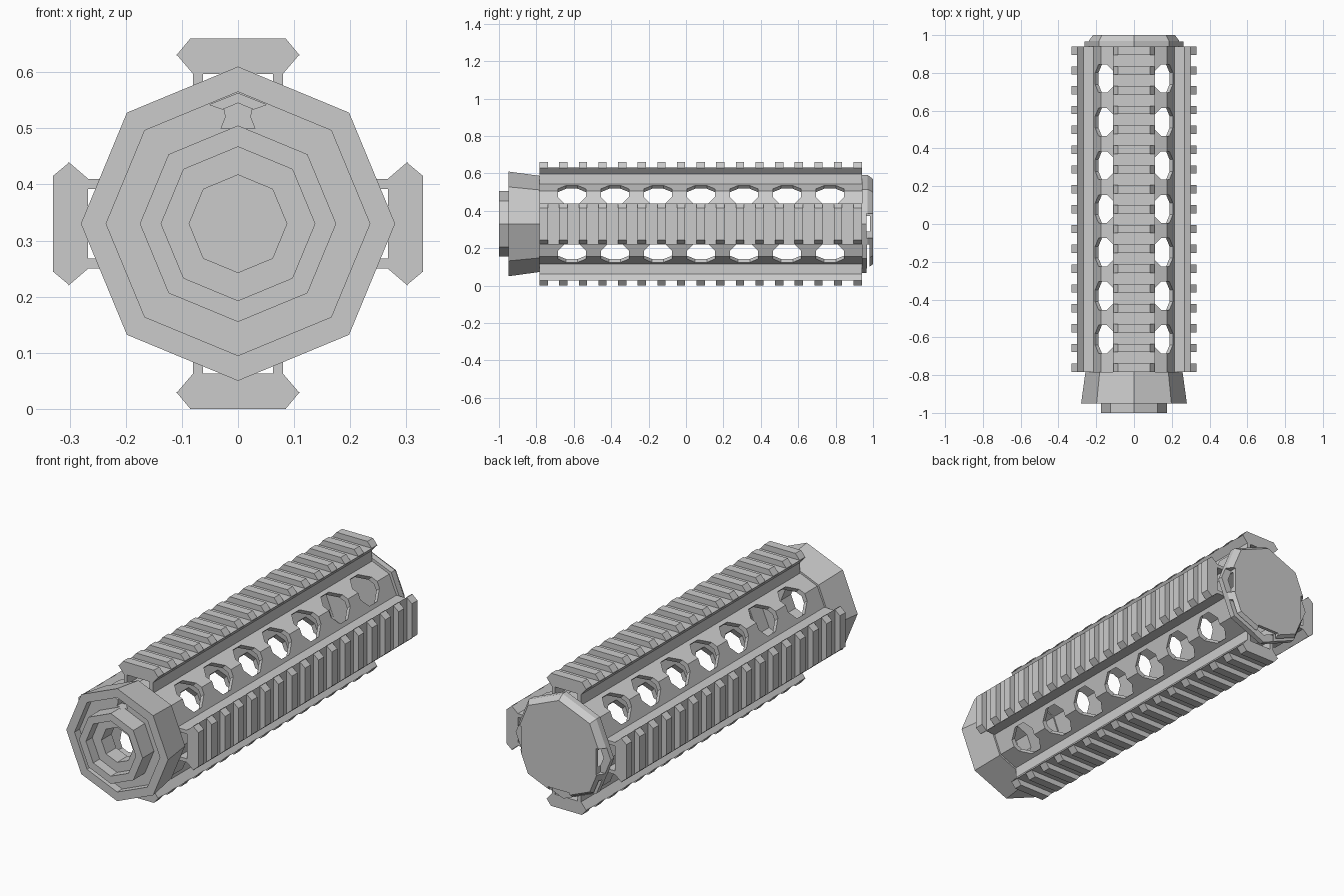
import bpy, bmesh, math
from mathutils import Matrix, Vector

if "Cube" in bpy.data.objects:
    bpy.data.objects.remove(bpy.data.objects["Cube"])

CZ = 0.33           # height of the centre axis
Y0, Y1 = -0.783, 0.94   # ends of the rail section

metal = bpy.data.materials.new("grey_metal")
metal.diffuse_color = (0.6, 0.6, 0.6, 1)
metal.use_nodes = True
metal.node_tree.nodes["Principled BSDF"].inputs["Base Color"].default_value = metal.diffuse_color


def finish(name, bm):
    bmesh.ops.remove_doubles(bm, verts=bm.verts, dist=1e-5)
    bmesh.ops.recalc_face_normals(bm, faces=bm.faces)
    me = bpy.data.meshes.new(name)
    bm.to_mesh(me)
    bm.free()
    me.materials.append(metal)
    ob = bpy.data.objects.new(name, me)
    bpy.context.collection.objects.link(ob)
    return ob


def lathe(name, profile, n=8):
    """Spin a closed (y, radius) profile round the y axis, one vertex line at the top."""
    bm = bmesh.new()
    rings = []
    for k in range(n):
        a = 2 * math.pi * k / n
        rings.append([bm.verts.new((r * math.sin(a), y, CZ + r * math.cos(a))) for y, r in profile])
    m = len(profile)
    for k in range(n):
        p, q = rings[k], rings[(k + 1) % n]
        for i in range(m):
            j = (i + 1) % m
            if profile[i][1] == 0 and profile[j][1] == 0:
                continue
            bm.faces.new((p[i], p[j], q[j], q[i]))
    return finish(name, bm)


def extrude(bm, pts, ya, yb, angle):
    """Extrude an (x, radial height) outline along y, turned round the centre axis."""
    rot = Matrix.Translation((0, 0, CZ)) @ Matrix.Rotation(angle, 4, 'Y')
    a = [bm.verts.new(rot @ Vector((x, ya, h))) for x, h in pts]
    b = [bm.verts.new(rot @ Vector((x, yb, h))) for x, h in pts]
    bm.faces.new(a)
    bm.faces.new(b[::-1])
    for i in range(len(pts)):
        j = (i + 1) % len(pts)
        bm.faces.new((a[i], b[i], b[j], a[j]))


def box(bm, lo, hi):
    extrude(bm, [(lo[0], lo[2] - CZ), (hi[0], lo[2] - CZ),
                 (hi[0], hi[2] - CZ), (lo[0], hi[2] - CZ)], lo[1], hi[1], 0)


def cut(ob, cutter):
    cutter.hide_render = True
    mod = ob.modifiers.new("cut", 'BOOLEAN')
    mod.operation = 'DIFFERENCE'
    mod.solver = 'EXACT'
    mod.object = cutter
    bpy.context.view_layer.objects.active = ob
    bpy.ops.object.modifier_apply(modifier=mod.name)
    bpy.data.objects.remove(cutter)


# Octagonal tube with a row of vent holes along each diagonal
body = lathe("body_tube", [(Y0, 0.247), (Y1, 0.247), (Y1, 0.222), (Y0, 0.222)])
bm = bmesh.new()
for d in range(4):
    turn = Matrix.Rotation(math.radians(45 + 90 * d), 4, 'Y')
    for i in range(7):
        mat = (Matrix.Translation((0, -0.61 + 0.23 * i, CZ)) @ turn
               @ Matrix.Translation((0, 0, 0.23)) @ Matrix.Rotation(math.pi / 8, 4, 'Z'))
        bmesh.ops.create_cone(bm, cap_ends=True, segments=8, radius1=0.081,
                              radius2=0.081, depth=0.22, matrix=mat)
cut(body, finish("vent_cutter", bm))

# Front collar with recessed face, short nozzle and stepped bore
collar = lathe("front_collar", [
    (-1, 0.137), (-1, 0.175), (-0.91, 0.175), (-0.91, 0.235), (-0.95, 0.235),
    (-0.95, 0.28), (Y0, 0.257), (Y0, 0.215), (-0.87, 0.215), (-0.87, 0.087),
    (-0.95, 0.087), (-0.95, 0.137)])
bm = bmesh.new()
extrude(bm, [(-0.03, 0.17), (0.03, 0.17), (0.022, 0.19), (0.024, 0.203), (0.05, 0.212),
             (0, 0.232), (-0.05, 0.212), (-0.024, 0.203), (-0.022, 0.19)], -0.93, -0.84, 0)
cut(collar, finish("slot_cutter", bm))

# Rear cap: hollow, chamfered, notched at the sides and below
cap = lathe("rear_cap", [(Y1, 0.262), (0.97, 0.262), (1, 0.24), (1, 0),
                         (0.983, 0), (0.983, 0.222), (Y1, 0.222)])
bm = bmesh.new()
for s in (-1, 1):
    xs = sorted((s * 0.205, s * 0.3))
    box(bm, (xs[0], 0.965, 0.255), (xs[1], 1.1, 0.385))
box(bm, (-0.06, 0.965, 0.0), (0.06, 1.1, 0.125))
cut(cap, finish("notch_cutter", bm))
bm = bmesh.new()
box(bm, (-0.4, 0.968, 0.085), (0.4, 0.982, 0.22))
cut(cap, finish("slit_cutter", bm))

# Four slotted rails: hollow neck, bevelled head and cross teeth
half = [(0.062, 0.267), (0.062, 0.205), (0.08, 0.205), (0.08, 0.267), (0.11, 0.302)]
rail = half + [(-x, h) for x, h in reversed(half)]
tooth = [(0.11, 0.3), (0.085, 0.33), (-0.085, 0.33), (-0.11, 0.3)]
N, W = 17, 0.044
step = (Y1 - Y0 - W) / (N - 1)
for name, deg in (("top", 0), ("right", 90), ("bottom", 180), ("left", 270)):
    a = math.radians(deg)
    bm = bmesh.new()
    extrude(bm, rail, Y0, Y1, a)
    finish(name + "_rail", bm)
    bm = bmesh.new()
    for i in range(N):
        y = Y0 + i * step
        extrude(bm, tooth, y, y + W, a)
    finish(name + "_rail_teeth", bm)
